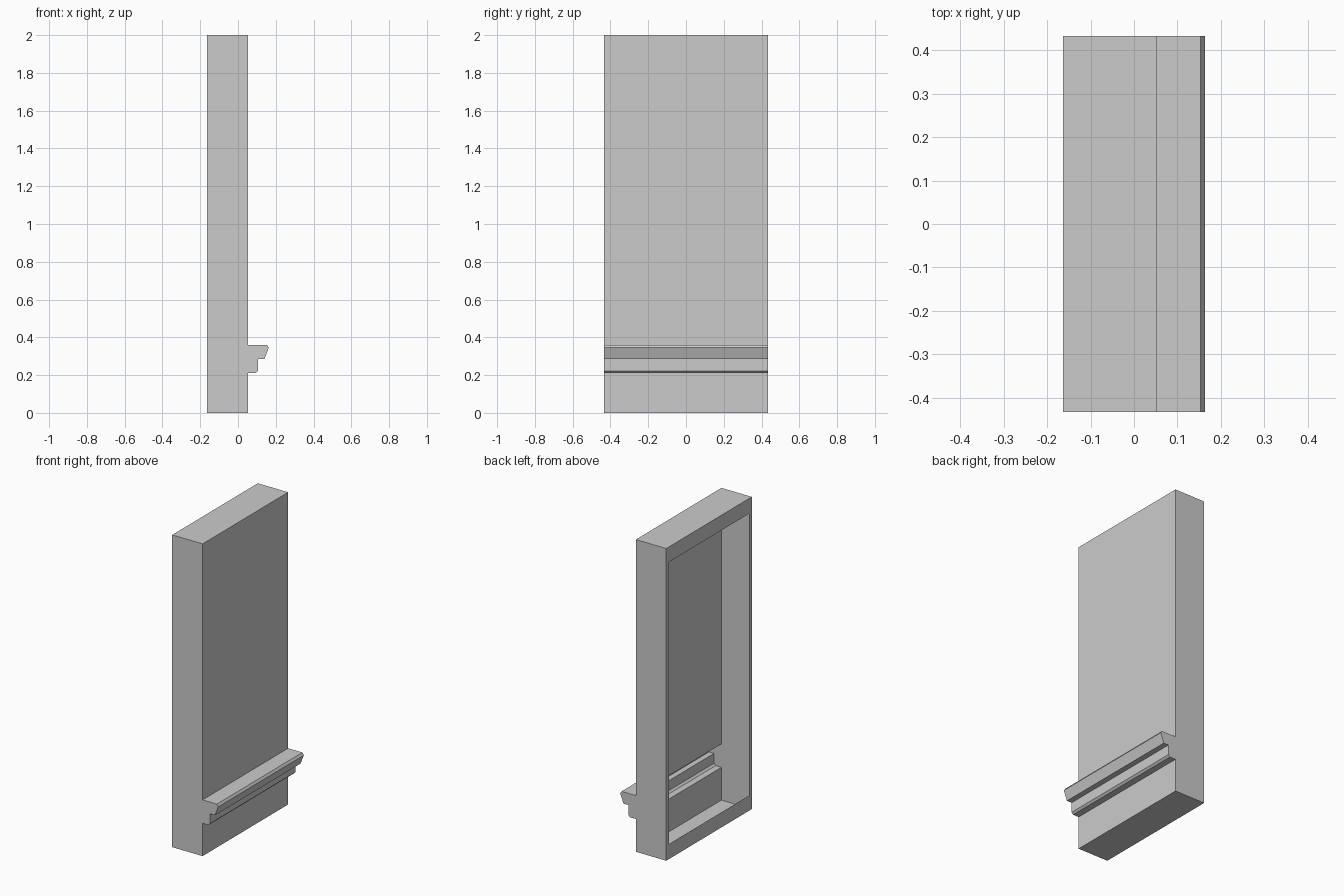
import bpy
import bmesh

cube = bpy.data.objects.get("Cube")
if cube:
    bpy.data.objects.remove(cube, do_unlink=True)

HALF_WIDTH = 0.433
BACK, FACE = -0.163, 0.052
RIM_SIDE, RIM_END = 0.03, 0.097

# Single plain grey
grey = bpy.data.materials.new("plain grey")
grey.use_nodes = True
colour = (0.6, 0.6, 0.6, 1)
grey.diffuse_color = colour
grey.node_tree.nodes["Principled BSDF"].inputs["Base Color"].default_value = colour

# Side profile (x, z): panel face with a stepped, chamfered ledge
profile = [
    (BACK, 0), (FACE, 0),
    (FACE, 0.21), (0.093, 0.21), (0.105, 0.222), (0.105, 0.285),
    (0.14, 0.285), (0.163, 0.345), (0.153, 0.36), (FACE, 0.36),
    (FACE, 2), (BACK, 2),
]

# Sweep the profile across the width
bm = bmesh.new()
side = bm.faces.new([bm.verts.new((x, -HALF_WIDTH, z)) for x, z in profile])
swept = bmesh.ops.extrude_face_region(bm, geom=[side], use_keep_orig=True)
new_verts = [g for g in swept["geom"] if isinstance(g, bmesh.types.BMVert)]
bmesh.ops.translate(bm, verts=new_verts, vec=(0, 2 * HALF_WIDTH, 0))
bmesh.ops.recalc_face_normals(bm, faces=bm.faces[:])

# Open the back, leaving a thin rim around the hollow shell
back = min(bm.faces, key=lambda f: f.calc_center_median().x)
bmesh.ops.inset_region(bm, faces=[back], thickness=RIM_SIDE, use_even_offset=True)
for v in back.verts:
    v.co.z = RIM_END if v.co.z < 1 else 2 - RIM_END
bmesh.ops.delete(bm, geom=[back], context="FACES_ONLY")

mesh = bpy.data.meshes.new("panel_with_ledge")
bm.to_mesh(mesh)
bm.free()
mesh.materials.append(grey)
bpy.context.collection.objects.link(bpy.data.objects.new("panel_with_ledge", mesh))
